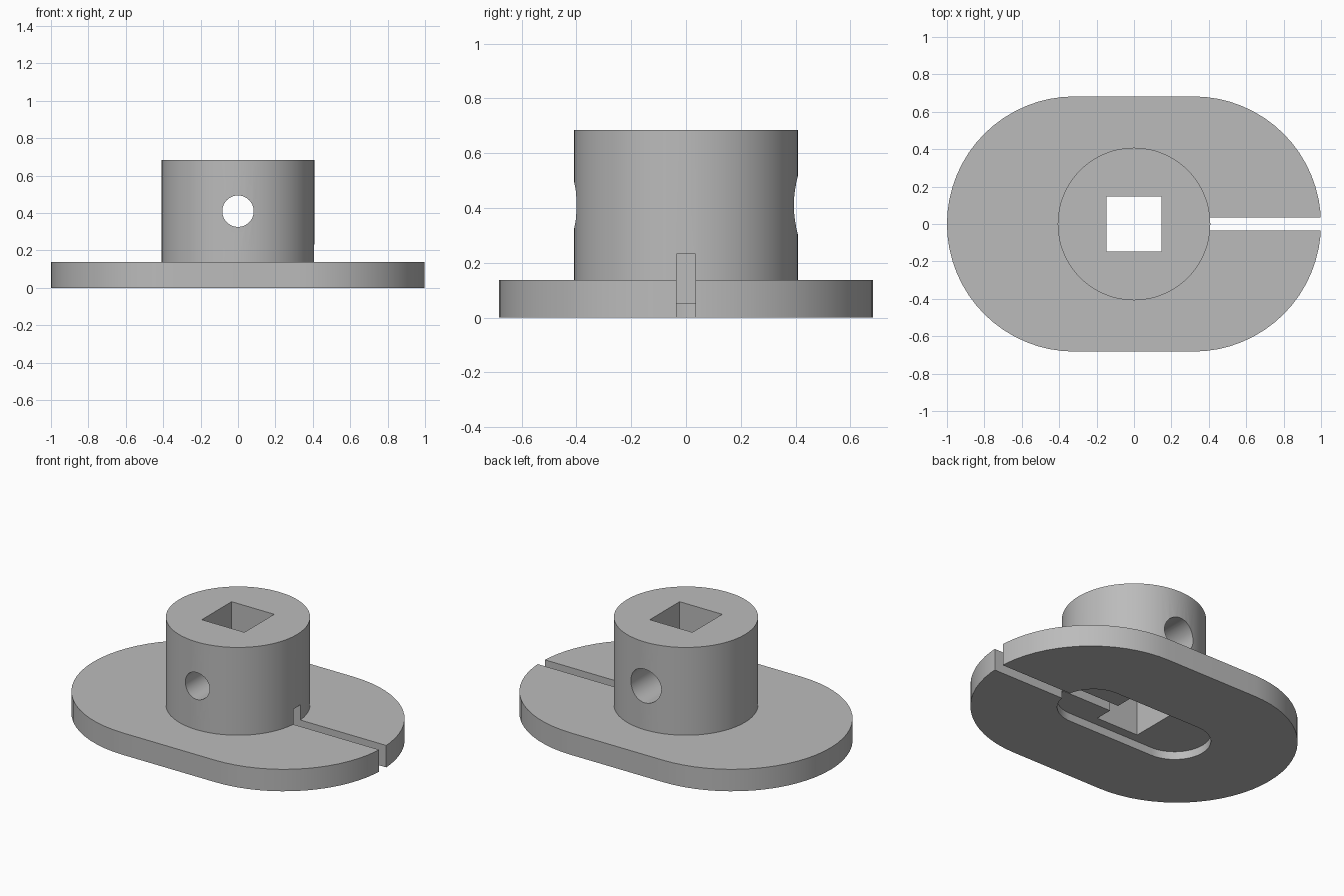
import bpy, bmesh, math
from mathutils import Matrix

if "Cube" in bpy.data.objects:
    bpy.data.objects.remove(bpy.data.objects["Cube"], do_unlink=True)

grey = bpy.data.materials.new("plain_grey")
grey.use_nodes = True
colour = (0.5, 0.5, 0.5, 1)
grey.diffuse_color = colour
grey.node_tree.nodes["Principled BSDF"].inputs["Base Color"].default_value = colour


def make_object(name, bm):
    bmesh.ops.recalc_face_normals(bm, faces=bm.faces)
    mesh = bpy.data.meshes.new(name)
    bm.to_mesh(mesh)
    bm.free()
    mesh.materials.append(grey)
    obj = bpy.data.objects.new(name, mesh)
    bpy.context.collection.objects.link(obj)
    return obj


def slab(name, spread, radius, z0, z1, steps=32):
    """Round-ended slab: two half circles whose centres lie at x = +-spread."""
    bm = bmesh.new()
    ring = []
    for side, start in ((1, -math.pi / 2), (-1, math.pi / 2)):
        for i in range(steps + 1):
            a = start + math.pi * i / steps
            ring.append(bm.verts.new((side * spread + radius * math.cos(a),
                                      radius * math.sin(a), z0)))
    face = bm.faces.new(ring)
    top = bmesh.ops.extrude_face_region(bm, geom=[face])["geom"]
    bmesh.ops.translate(bm, vec=(0, 0, z1 - z0),
                        verts=[v for v in top if isinstance(v, bmesh.types.BMVert)])
    return make_object(name, bm)


def cylinder(name, radius, length, matrix):
    bm = bmesh.new()
    bmesh.ops.create_cone(bm, cap_ends=True, segments=64, radius1=radius,
                          radius2=radius, depth=length, matrix=matrix)
    return make_object(name, bm)


def box(name, low, high):
    bm = bmesh.new()
    bmesh.ops.create_cube(bm, size=1)
    for v in bm.verts:
        v.co = [h if c > 0 else l for c, l, h in zip(v.co, low, high)]
    return make_object(name, bm)


def combine(target, tool, operation):
    tool.hide_render = True
    mod = target.modifiers.new(tool.name, "BOOLEAN")
    mod.operation, mod.solver, mod.object = operation, "EXACT", tool
    bpy.context.view_layer.objects.active = target
    bpy.ops.object.modifier_apply(modifier=mod.name)
    bpy.data.objects.remove(tool, do_unlink=True)


def side_bore(name, radius, y0, y1):
    turn = Matrix.Rotation(math.pi / 2, 4, "X")
    return cylinder(name, radius, y1 - y0,
                    Matrix.Translation((0, (y0 + y1) / 2, 0.41)) @ turn)


# Flanged hub: oblong plate joined to a round collar
body = slab("flanged_hub", 0.318, 0.682, 0, 0.137)
collar = cylinder("collar", 0.408, 0.615, Matrix.Translation((0, 0, 0.3775)))
combine(body, collar, "UNION")

# Underside pocket, square shaft hole, radial slot and the two side bores
cutters = [
    slab("pocket", 0.3, 0.205, -0.1, 0.05),
    box("shaft_hole", (-0.147, -0.147, -0.2), (0.147, 0.147, 0.9)),
    box("radial_slot", (0.05, -0.035, -0.3), (1.2, 0.035, 0.232)),
    side_bore("front_bore", 0.084, -0.6, 0),
    side_bore("back_bore", 0.105, 0, 0.6),
]
for cutter in cutters:
    combine(body, cutter, "DIFFERENCE")

# Smooth curved walls, crisp edges
bpy.ops.object.select_all(action="DESELECT")
body.select_set(True)
bpy.context.view_layer.objects.active = body
bpy.ops.object.shade_smooth_by_angle(angle=math.radians(30))
